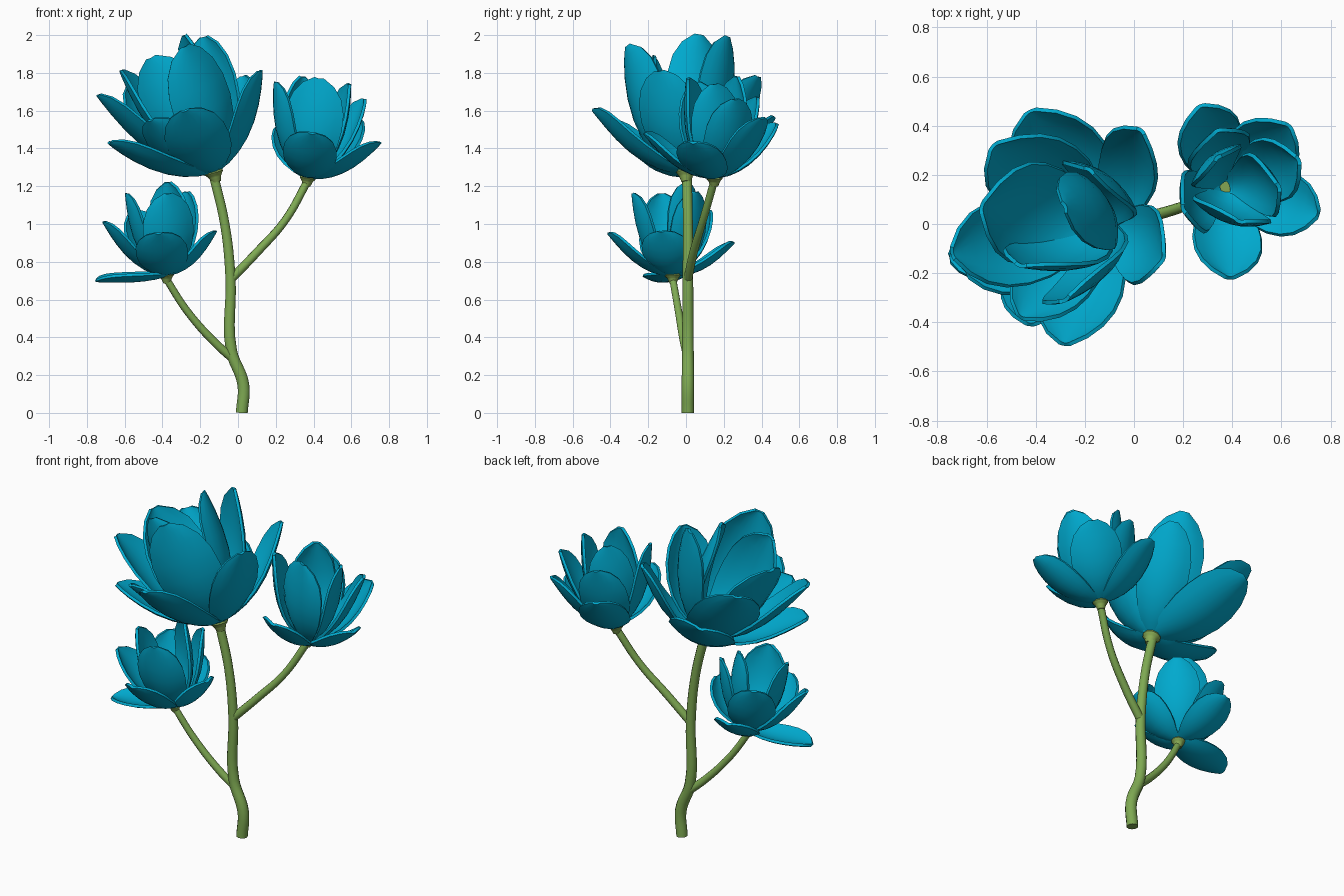
import bpy, bmesh, math
from mathutils import Vector

if "Cube" in bpy.data.objects:
    bpy.data.objects.remove(bpy.data.objects["Cube"])


def material(name, rgb):
    m = bpy.data.materials.new(name)
    m.diffuse_color = (*rgb, 1)
    m.use_nodes = True
    m.node_tree.nodes["Principled BSDF"].inputs["Base Color"].default_value = m.diffuse_color
    return m


BLUE = material("petal_blue", (0.0, 0.40, 0.62))
GREEN = material("stem_green", (0.21, 0.40, 0.085))
LIME = material("calyx_green", (0.25, 0.41, 0.09))


def tube(name, pts, mat):
    """Round stem through points (x, y, z, radius)."""
    cu = bpy.data.curves.new(name, 'CURVE')
    cu.dimensions = '3D'
    cu.bevel_depth = 1.0
    cu.bevel_resolution = 3
    cu.resolution_u = 6
    cu.use_fill_caps = True
    sp = cu.splines.new('BEZIER')
    sp.bezier_points.add(len(pts) - 1)
    for bp, p in zip(sp.bezier_points, pts):
        bp.co = p[:3]
        bp.radius = p[3]
        bp.handle_left_type = bp.handle_right_type = 'AUTO'
    cu.materials.append(mat)
    ob = bpy.data.objects.new(name, cu)
    bpy.context.collection.objects.link(ob)


# petal outline: (position along length, half width factor)
OUTLINE = [(0, .28), (.1, .5), (.22, .74), (.36, .92), (.52, 1), (.68, .97),
           (.82, .81), (.93, .52), (1, .14)]
COLS = 8


def petal(name, base, axis, tip, width, face=None, bulge=0.11, cup=0.32):
    """Cupped spoon-shaped petal from the flower base to its tip.
    face: compass angle of the outer side, when it is not simply radial."""
    tip = Vector(tip)
    d = (tip - base).normalized()
    n = (d * axis.dot(d) - axis).normalized()      # outward side
    if face is not None:
        n = Vector((math.cos(math.radians(face)), math.sin(math.radians(face)), -.2))
    root = base + (n - axis * n.dot(axis)).normalized() * 0.025
    length = (tip - root).length
    d = (tip - root).normalized()
    n = (n - d * n.dot(d)).normalized()
    side = d.cross(n)
    bm = bmesh.new()
    rows = []
    for t, w in OUTLINE:
        mid = root + d * length * t + n * bulge * length * math.sin(math.pi * t ** 0.8)
        hw = w * width / 2
        row = []
        for i in range(COLS + 1):
            s = 2 * i / COLS - 1
            row.append(bm.verts.new(mid + side * hw * s - n * cup * hw * s * s))
        rows.append(row)
    for a, b in zip(rows, rows[1:]):
        for i in range(COLS):
            bm.faces.new((a[i], a[i + 1], b[i + 1], b[i]))
    me = bpy.data.meshes.new(name)
    bm.to_mesh(me)
    bm.free()
    me.materials.append(BLUE)
    ob = bpy.data.objects.new(name, me)
    bpy.context.collection.objects.link(ob)
    mod = ob.modifiers.new("thickness", 'SOLIDIFY')
    mod.thickness = 0.016
    mod.offset = 0


def flower(name, base, axis, size, petals):
    base, axis = Vector(base), Vector(axis).normalized()
    # flared calyx under the petals
    rings = [(-.06, .024), (-.03, .036), (-.01, .052), (.0, .05)]
    tube(name + "_calyx", [(*(base + axis * h * size), r * size) for h, r in rings], LIME)
    for i, (tip, width, *rest) in enumerate(petals):
        petal(f"{name}_petal_{i + 1}", base, axis, tip, width, *rest)


# main stem and two branches
tube("main_stem", [(.02, .01, 0, .033), (.028, .01, .15, .033), (-.035, .01, .33, .031),
                   (-.04, .01, .72, .028), (-.07, .01, 1.0, .026), (-.13, .005, 1.26, .026)], GREEN)
tube("left_branch", [(-.03, .01, .29, .024), (-.12, -.01, .37, .022),
                     (-.27, -.04, .54, .02), (-.38, -.07, .71, .019)], GREEN)
tube("right_branch", [(-.035, .01, .71, .024), (.10, .04, .85, .023),
                      (.25, .09, 1.02, .021), (.37, .15, 1.23, .021)], GREEN)

# large top flower
flower("large_flower", (-.13, 0, 1.28), (-.3, 0, 1), 1.0, [
    ((-.28, -.49, 1.60), .33),          # front, low
    ((-.28, -.31, 1.94), .36, -55),     # front, tall
    ((-.46, -.17, 1.88), .36, -98),     # front left, inner
    ((-.46, -.38, 1.55), .30),          # front left, low
    ((-.68, -.20, 1.43), .32),          # left, low
    ((-.74, -.12, 1.68), .36),          # left, middle
    ((-.62, .07, 1.81), .42),           # left, inner
    ((-.57, .32, 1.73), .38),           # back left
    ((-.42, .46, 1.55), .38),           # back, low
    ((-.28, .07, 2.00), .34, 20),       # centre, tall
    ((-.18, .22, 1.99), .34, 55),       # back, tall
    ((.03, .38, 1.78), .28),            # back right
    ((.12, -.14, 1.81), .32),           # right
])

# middle flower on the right branch
flower("right_flower", (.37, .15, 1.25), (.15, 0, 1), .85, [
    ((.39, -.22, 1.48), .28),           # front, low
    ((.43, .01, 1.77), .32, -108),      # front, tall
    ((.20, .06, 1.75), .26),            # left
    ((.27, .48, 1.53), .27),            # back left, outer
    ((.34, .38, 1.67), .27),            # back left, inner
    ((.63, .40, 1.56), .28),            # back right, outer
    ((.67, .26, 1.66), .27),            # back right, inner
    ((.75, .04, 1.43), .26),            # right, low
    ((.59, .15, 1.74), .27, 20),        # right, inner
    ((.34, .27, 1.78), .25, 130),       # back, inner
])

# small flower on the left branch
flower("left_flower", (-.38, -.07, .735), (-.08, -.05, 1), .8, [
    ((-.42, -.41, .95), .27),           # front, low
    ((-.37, -.28, 1.16), .27),          # front, tall
    ((-.75, -.14, .70), .23, None, .05),  # left, drooping
    ((-.71, -.15, 1.01), .25),          # left
    ((-.59, -.13, 1.16), .25),          # left, inner
    ((-.54, .12, 1.07), .26),           # back left
    ((-.37, .01, 1.22), .27, 50),       # centre, tall
    ((-.46, .25, .90), .25),            # back, low
    ((-.27, .05, 1.17), .25),           # back right
    ((-.12, -.13, .96), .25),           # right
])

# apply modifiers, smooth the surfaces
bpy.ops.object.select_all(action='SELECT')
bpy.context.view_layer.objects.active = bpy.context.selected_objects[0]
bpy.ops.object.convert(target='MESH')
bpy.ops.object.shade_smooth_by_angle(angle=math.radians(40))
